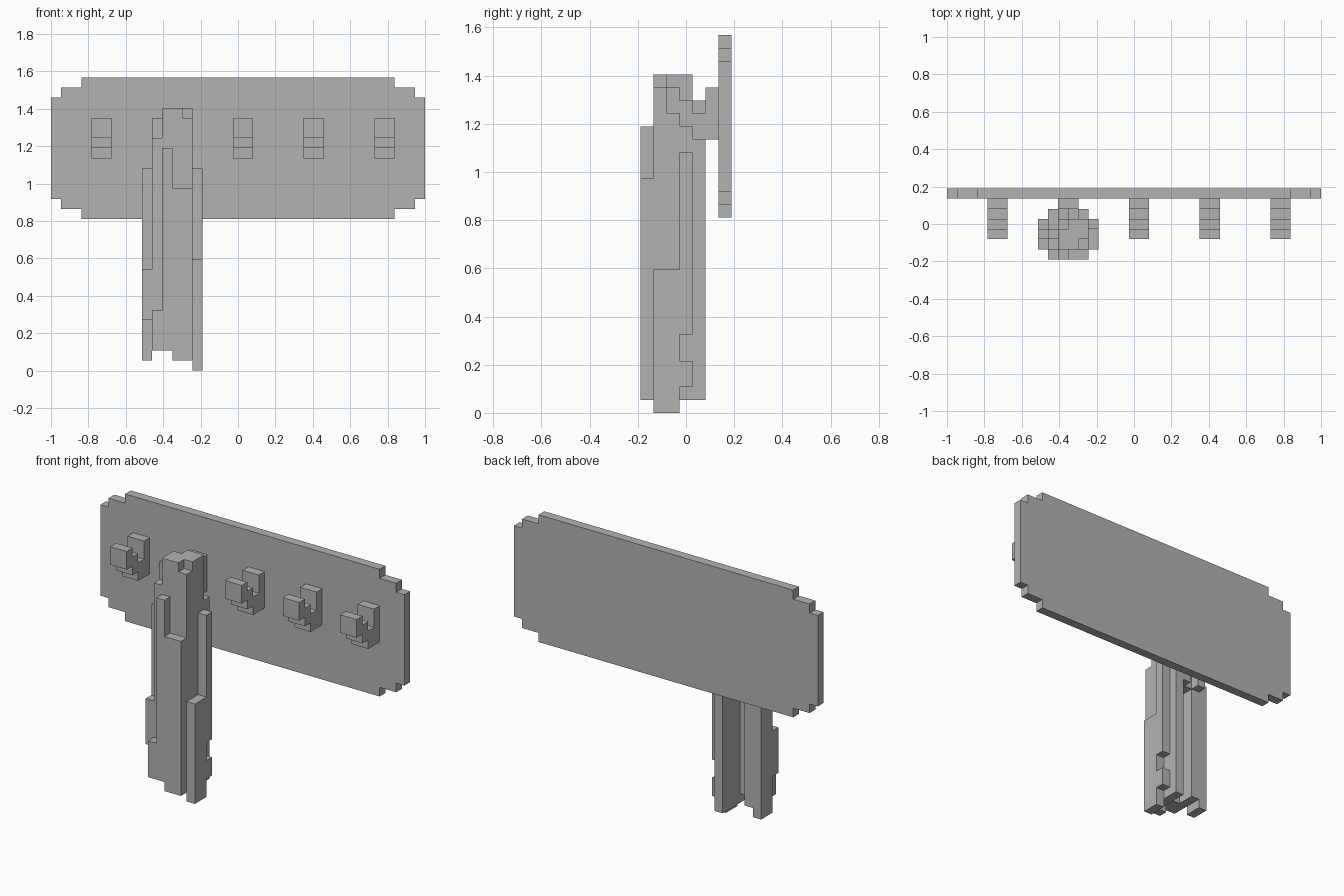
import bpy, bmesh
from mathutils import Vector

cube = bpy.data.objects.get("Cube")
if cube:
    bpy.data.objects.remove(cube, do_unlink=True)

UNIT = 2 / 37                       # size of one block
ORIGIN = Vector((-1, -3.5 * UNIT, 0))

grey = bpy.data.materials.new("plain_grey")
grey.use_nodes = True
colour = (0.45, 0.45, 0.45, 1)
grey.diffuse_color = colour
grey.node_tree.nodes["Principled BSDF"].inputs["Base Color"].default_value = colour


def block_object(name, boxes):
    """Merge boxes given as (x, y, z) ranges in blocks into one outer skin."""
    cells = {(x, y, z) for xr, yr, zr in boxes
             for x in range(*xr) for y in range(*yr) for z in range(*zr)}
    bm = bmesh.new()
    corners = {}

    def corner(p):
        if p not in corners:
            corners[p] = bm.verts.new(ORIGIN + Vector(p) * UNIT)
        return corners[p]

    for cell in cells:
        for axis in range(3):
            for side in (0, 1):
                near = list(cell)
                near[axis] += 2 * side - 1
                if tuple(near) in cells:
                    continue
                ring = []
                for a, b in ((0, 0), (1, 0), (1, 1), (0, 1)):
                    p = list(cell)
                    p[axis] += side
                    p[(axis + 1) % 3] += a
                    p[(axis + 2) % 3] += b
                    ring.append(corner(tuple(p)))
                bm.faces.new(ring if side else ring[::-1])
    bmesh.ops.dissolve_limit(bm, angle_limit=0.01, verts=bm.verts[:], edges=bm.edges[:])
    mesh = bpy.data.meshes.new(name)
    bm.to_mesh(mesh)
    bm.free()
    mesh.materials.append(grey)
    obj = bpy.data.objects.new(name, mesh)
    bpy.context.collection.objects.link(obj)
    return obj


# Wall board with stepped corners
back = (6, 7)
block_object("wall_board", [
    ((0, 37), back, (17, 27)),
    ((1, 36), back, (16, 28)),
    ((3, 34), back, (15, 29)),
])

# Row of upturned hooks
for i in range(5):
    span = (4 + 7 * i, 6 + 7 * i)
    block_object(f"hook_{i + 1}", [
        (span, (2, 3), (23, 25)),
        (span, (3, 4), (22, 24)),
        (span, (4, 5), (21, 23)),
        (span, (5, 6), (21, 25)),
    ])

# Hanging cloth with folds, column by column
block_object("hanging_cloth", [
    # front folds
    ((10, 11), (0, 1), (2, 6)),
    ((11, 12), (0, 1), (2, 22)),
    ((12, 14), (0, 1), (1, 18)),
    # body behind the front folds
    ((10, 11), (1, 2), (2, 23)),
    ((11, 13), (1, 2), (2, 26)),
    ((13, 14), (1, 2), (1, 25)),
    ((10, 11), (2, 3), (2, 25)),
    ((13, 14), (2, 4), (1, 26)),
    # gathered top over the hook
    ((11, 13), (2, 3), (15, 26)),
    ((12, 13), (3, 4), (15, 26)),
    ((11, 12), (3, 4), (15, 24)),
    ((12, 13), (4, 5), (15, 24)),
    # back folds
    ((13, 14), (4, 5), (1, 21)),
    ((10, 11), (3, 4), (2, 20)),
    ((10, 11), (4, 5), (15, 20)),
    # outer fold on the -x side
    ((9, 10), (1, 2), (5, 10)),
    ((9, 10), (2, 3), (1, 20)),
    ((9, 10), (3, 4), (1, 16)),
    # outer fold on the +x side
    ((14, 15), (1, 3), (0, 11)),
    ((14, 15), (3, 4), (6, 20)),
    ((14, 15), (3, 4), (2, 4)),
])
